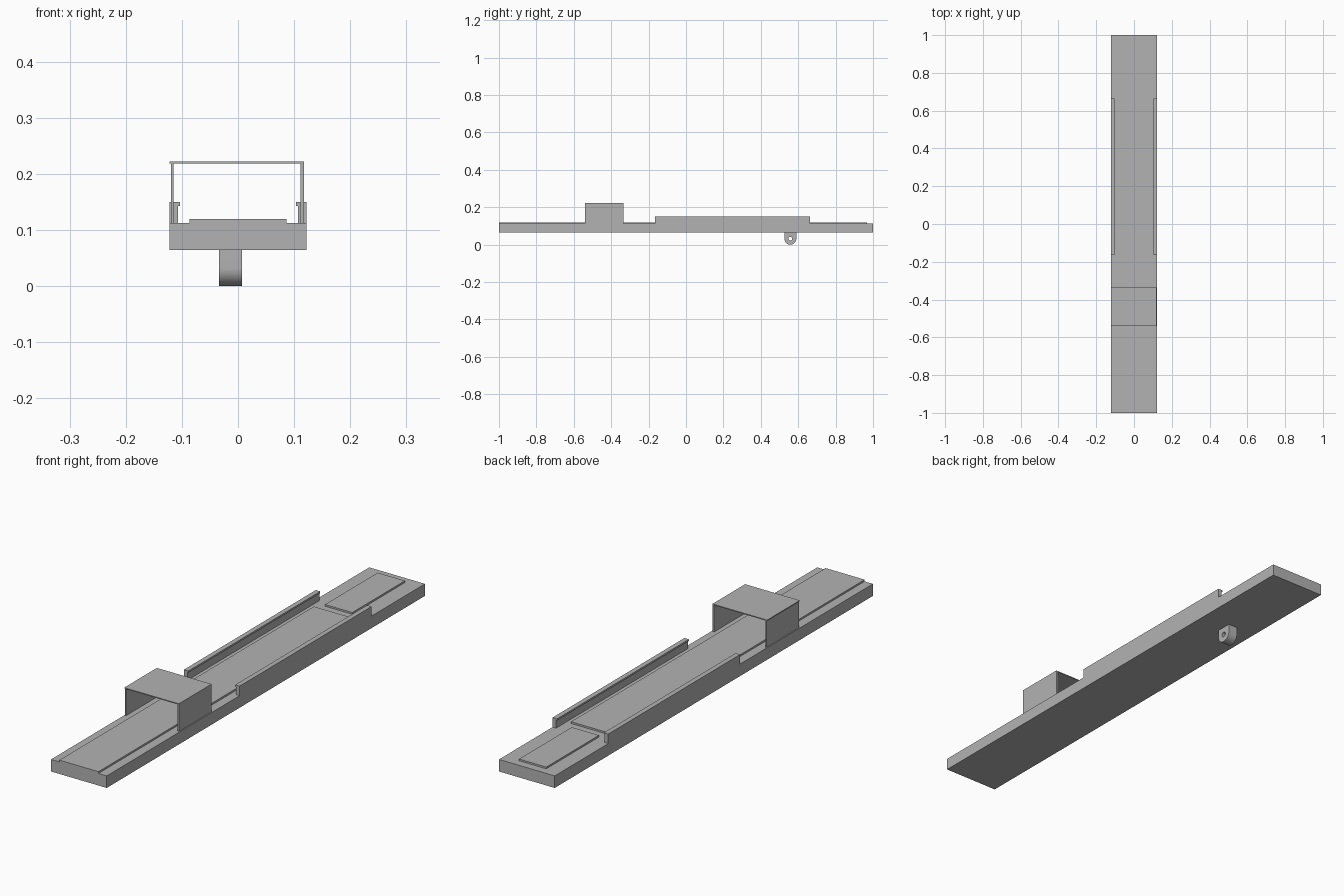
import bpy, bmesh, math

if "Cube" in bpy.data.objects:
    bpy.data.objects.remove(bpy.data.objects["Cube"], do_unlink=True)

# Single grey material
grey = bpy.data.materials.new("plain_grey")
grey.use_nodes = True
colour = (0.45, 0.45, 0.45, 1)
grey.diffuse_color = colour
grey.node_tree.nodes["Principled BSDF"].inputs["Base Color"].default_value = colour


def extrude_profile(name, points, y0, y1):
    """Extrude an (x, z) outline from y0 to y1."""
    bm = bmesh.new()
    face = bm.faces.new([bm.verts.new((x, y0, z)) for x, z in points])
    ext = bmesh.ops.extrude_face_region(bm, geom=[face])
    verts = [v for v in ext["geom"] if isinstance(v, bmesh.types.BMVert)]
    bmesh.ops.translate(bm, verts=verts, vec=(0, y1 - y0, 0))
    bmesh.ops.recalc_face_normals(bm, faces=bm.faces)
    mesh = bpy.data.meshes.new(name)
    bm.to_mesh(mesh)
    bm.free()
    mesh.materials.append(grey)
    obj = bpy.data.objects.new(name, mesh)
    bpy.context.collection.objects.link(obj)
    return obj


def block(name, x0, x1, y0, y1, z0, z1):
    return extrude_profile(name, [(x0, z0), (x1, z0), (x1, z1), (x0, z1)], y0, y1)


HALF = 0.1225
BOTTOM, DECK, PLATE = 0.064, 0.112, 0.119

# Base board and raised plates
block("base_board", -HALF, HALF, -1, 1, BOTTOM, DECK)
block("long_plate", -0.086, 0.086, -1, 0.6, DECK, PLATE)
block("rear_plate", -0.063, 0.057, 0.637, 0.968, DECK, PLATE)

# Side rails with a small inward lip
rail = [(HALF, DECK), (HALF, 0.15), (0.103, 0.15), (0.103, 0.143),
        (0.107, 0.143), (0.107, DECK)]
for side, sign in (("left", 1), ("right", -1)):
    extrude_profile(side + "_rail", [(sign * x, z) for x, z in rail], -0.165, 0.664)

# Open bridge over the deck
TOP, UNDER = 0.222, 0.218
extrude_profile("bridge", [
    (-HALF, UNDER), (-HALF, TOP), (0.118, TOP), (0.118, DECK), (0.111, DECK),
    (0.111, UNDER), (-0.115, UNDER), (-0.115, DECK), (-0.119, DECK),
    (-0.119, UNDER)], -0.54, -0.335)


# Rounded lug with a pin hole, hanging below the board
def add_loop(curve, points):
    spline = curve.splines.new("POLY")
    spline.points.add(len(points) - 1)
    for p, (x, y) in zip(spline.points, points):
        p.co = (x, y, 0, 1)
    spline.use_cyclic_u = True


def arc(radius, start, end, steps):
    angles = [start + (end - start) * i / steps for i in range(steps + 1)]
    return [(radius * math.cos(a), radius * math.sin(a)) for a in angles]


R = 0.032
lug_curve = bpy.data.curves.new("lug", "CURVE")
lug_curve.dimensions = "2D"
lug_curve.fill_mode = "BOTH"
lug_curve.extrude = 0.0205
add_loop(lug_curve, arc(R, math.pi, 2 * math.pi, 24) + [(R, BOTTOM - R), (-R, BOTTOM - R)])
add_loop(lug_curve, arc(0.01, 0, 2 * math.pi, 24)[:-1])
lug_curve.materials.append(grey)
lug = bpy.data.objects.new("lug", lug_curve)
lug.rotation_euler = (math.pi / 2, 0, math.pi / 2)
lug.location = (-0.0135, 0.558, R)
bpy.context.collection.objects.link(lug)
bpy.ops.object.select_all(action="DESELECT")
lug.select_set(True)
bpy.context.view_layer.objects.active = lug
bpy.ops.object.convert(target="MESH")
bm = bmesh.new()
bm.from_mesh(lug.data)
bmesh.ops.remove_doubles(bm, verts=bm.verts, dist=0.0001)
bmesh.ops.recalc_face_normals(bm, faces=bm.faces)
bm.to_mesh(lug.data)
bm.free()
bpy.ops.object.shade_smooth_by_angle(angle=math.radians(30))
